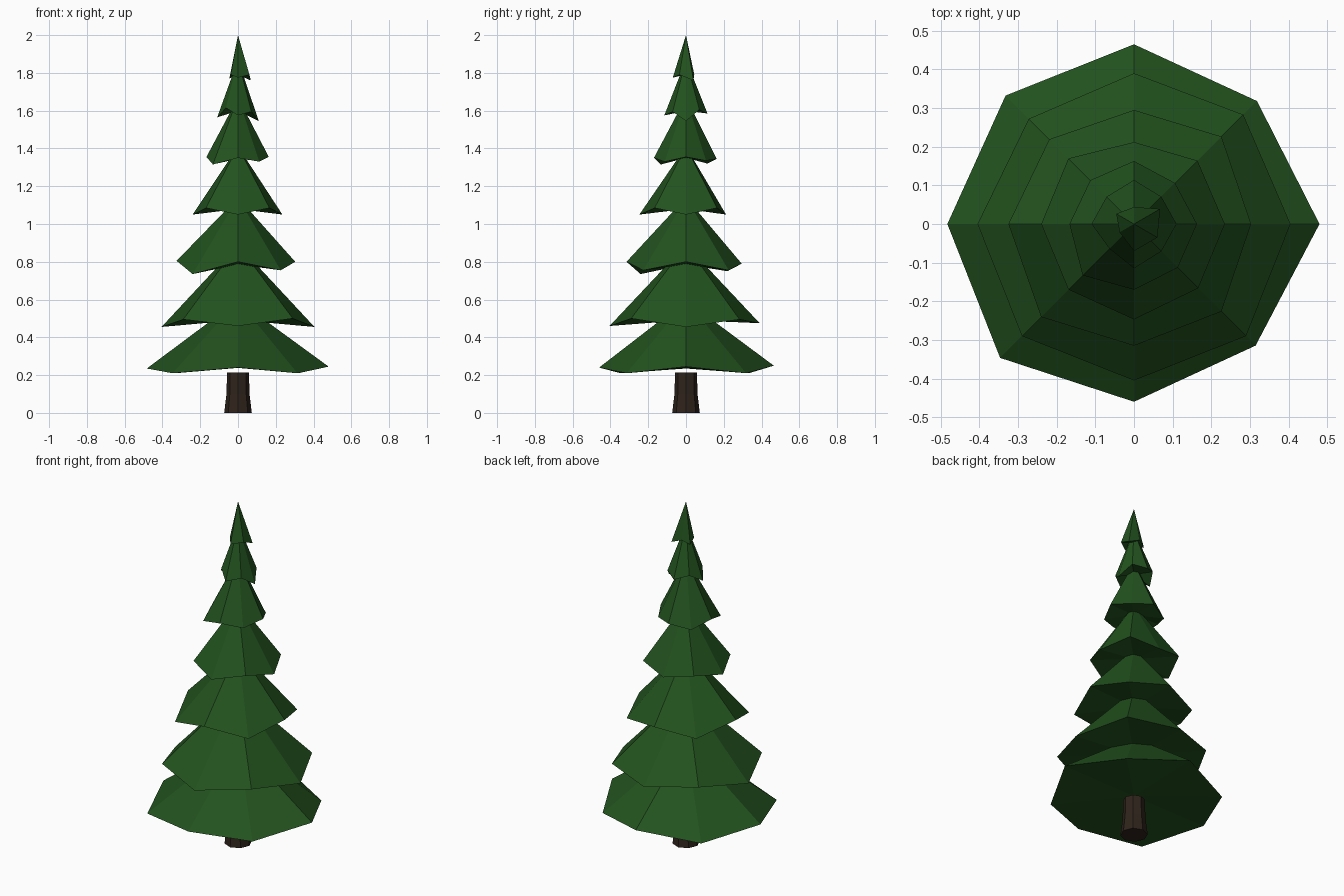
import bpy, bmesh
from math import cos, sin, pi

if "Cube" in bpy.data.objects:
    bpy.data.objects.remove(bpy.data.objects["Cube"])


def material(name, color):
    m = bpy.data.materials.new(name)
    m.diffuse_color = (*color, 1)
    m.use_nodes = True
    m.node_tree.nodes["Principled BSDF"].inputs["Base Color"].default_value = m.diffuse_color
    return m


GREEN = material("needles", (0.016, 0.085, 0.013))
BROWN = material("bark", (0.028, 0.017, 0.011))


def add_object(name, bm, mat):
    bmesh.ops.recalc_face_normals(bm, faces=bm.faces)
    me = bpy.data.meshes.new(name)
    bm.to_mesh(me)
    bm.free()
    me.materials.append(mat)
    ob = bpy.data.objects.new(name, me)
    bpy.context.collection.objects.link(ob)


def tier(name, radii, heights, apex_z, start=0.0):
    """Faceted cone with an uneven rim; heights repeat around the rim."""
    bm = bmesh.new()
    n = len(radii)
    rim = []
    for i, r in enumerate(radii):
        a = start + 2 * pi * i / n
        rim.append(bm.verts.new((r * cos(a), r * sin(a), heights[i % len(heights)])))
    apex = bm.verts.new((0, 0, apex_z))
    under = bm.verts.new((0, 0, sum(v.co.z for v in rim) / n + 0.012))
    for i in range(n):
        a, b = rim[i], rim[(i + 1) % n]
        bm.faces.new((a, b, apex))
        bm.faces.new((b, a, under))
    add_object(name, bm, GREEN)


# Foliage tiers, bottom to top: rim radii anticlockwise from +x, rim heights, apex
tier("branches_1", [.48, .45, .465, .47, .483, .49, .46, .445],
     [.245, .21, .25, .21, .235, .21, .24, .21], .595)
tier("branches_2", [.405, .40, .39, .385, .405, .41, .405, .41],
     [.455, .495, .475, .50, .455, .495, .46, .50], .89)
tier("branches_3", [.303, .32, .295, .31, .325, .34, .315, .32],
     [.80, .755, .79, .75, .805, .735, .80, .755], 1.14)
tier("branches_4", [.235, .232, .212, .24, .24, .24, .247, .235],
     [1.05, 1.085], 1.41)
tier("branches_5", [.163, .15, .163, .16, .167, .188, .17, .16],
     [1.355, 1.335, 1.345, 1.32, 1.355, 1.315, 1.35, 1.33], 1.67)
tier("branches_6", [.11, .10, .114, .10, .11, .09, .115, .10],
     [1.545, 1.605, 1.585, 1.61, 1.565, 1.615, 1.575, 1.595], 1.87)
tier("tree_top", [.078, .044, .053, .043, .07, .07],
     [1.76, 1.79, 1.77, 1.79, 1.775, 1.79], 2.0, start=pi / 6)

# Trunk, flared at the foot
bm = bmesh.new()
rings = [[bm.verts.new((r * cos(i * pi / 4), r * sin(i * pi / 4), z)) for i in range(8)]
         for r, z in ((.073, 0), (.061, .10), (.058, .213))]
for lo, hi in zip(rings, rings[1:]):
    for i in range(8):
        j = (i + 1) % 8
        bm.faces.new((lo[i], lo[j], hi[j], hi[i]))
bm.faces.new(rings[0])
bm.faces.new(rings[-1])
add_object("trunk", bm, BROWN)
